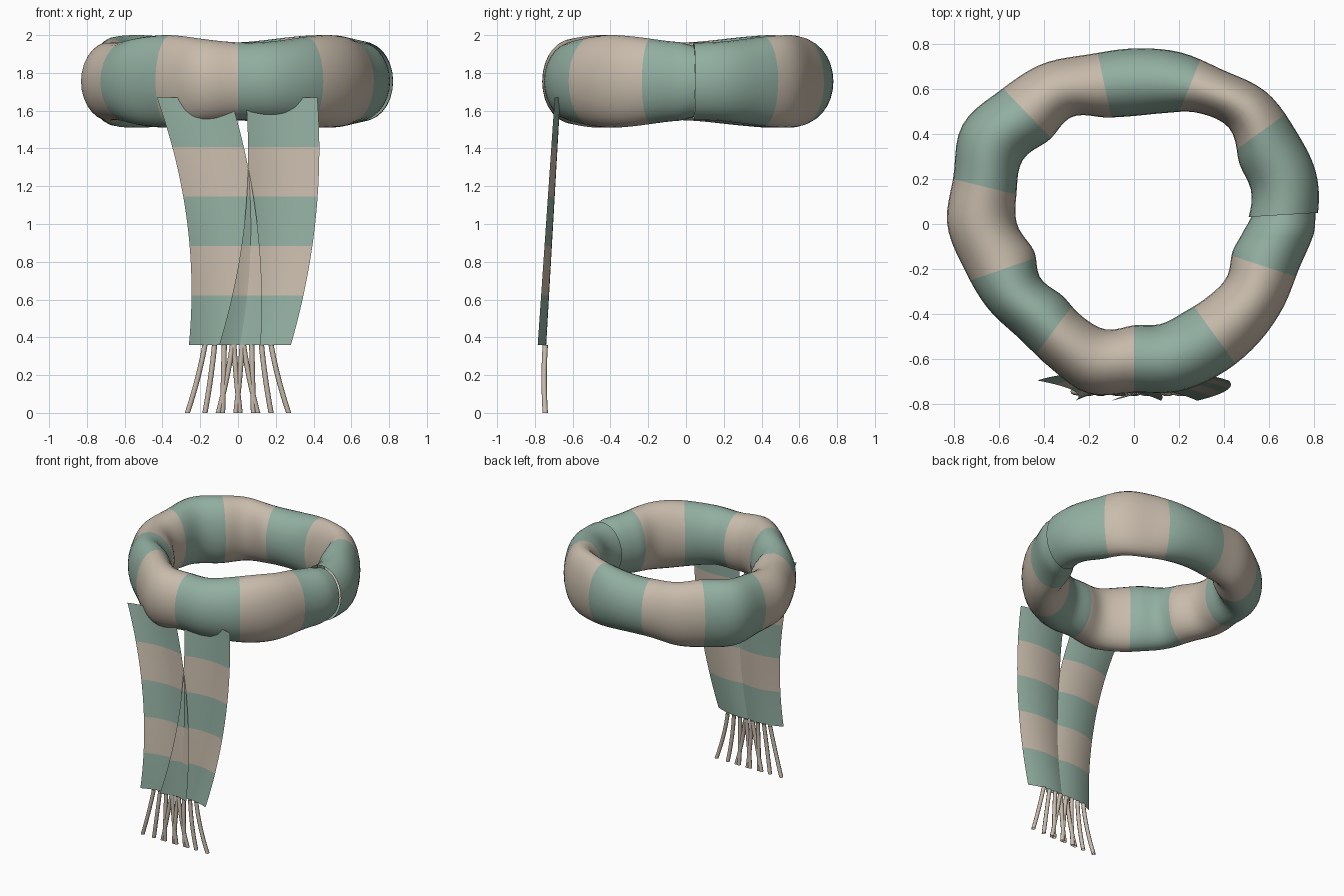
import bpy, math
from mathutils import Vector

cube = bpy.data.objects.get("Cube")
if cube:
    bpy.data.objects.remove(cube)


def material(name, color):
    m = bpy.data.materials.new(name)
    m.diffuse_color = (*color, 1)
    m.use_nodes = True
    bsdf = m.node_tree.nodes["Principled BSDF"]
    bsdf.inputs["Base Color"].default_value = (*color, 1)
    bsdf.inputs["Roughness"].default_value = 0.8
    return m


GREEN = material("sage green wool", (0.29, 0.43, 0.36))
BEIGE = material("beige wool", (0.58, 0.50, 0.41))


def grid_object(name, rows, stripe, closed=False):
    """Skin rows of points; stripe(row) gives the material of each band."""
    n = len(rows[0])
    faces = []
    bands = []
    for i in range(len(rows) - 1):
        for j in range(n if closed else n - 1):
            k = (j + 1) % n
            faces.append((i * n + j, i * n + k, (i + 1) * n + k, (i + 1) * n + j))
            bands.append(stripe(i))
    mesh = bpy.data.meshes.new(name)
    mesh.from_pydata([p for row in rows for p in row], [], faces)
    mesh.materials.append(GREEN)
    mesh.materials.append(BEIGE)
    for poly, band in zip(mesh.polygons, bands):
        poly.material_index = band
        poly.use_smooth = True
    obj = bpy.data.objects.new(name, mesh)
    bpy.context.collection.objects.link(obj)
    return obj


def periodic(table, degrees):
    """Smooth periodic interpolation of evenly spaced values."""
    n = len(table)
    f = degrees / 360 * n
    i = math.floor(f)
    t = f - i
    a, b, c, d = (table[(i + k) % n] for k in (-1, 0, 1, 2))
    return b + 0.5 * t * (c - a + t * (2 * a - 5 * b + 4 * c - d + t * (3 * (b - c) + d - a)))


def bezier(a, b, c, t):
    return (1 - t) ** 2 * a + 2 * t * (1 - t) * b + t * t * c


# Neck loop: lumpy oval tube, open at the seam on the left side
OUTER = [.81, .84, .83, .83, .79, .79, .78, .78, .82, .84, .88, .83,
         .83, .78, .75, .72, .74, .78, .75, .77, .77, .765, .76, .76]
INNER = [.50, .54, .54, .60, .57, .51, .48, .49, .55, .53, .57, .54,
         .52, .46, .48, .45, .47, .485, .45, .46, .45, .46, .475, .455]
BOUNDS = [3.5, 36, 68, 102, 134, 166, 199, 233, 270, 306, 342, 363.5]
STEPS, SIDES = 10, 28

angles = [a + (b - a) * k / STEPS for a, b in zip(BOUNDS, BOUNDS[1:]) for k in range(STEPS)]
angles.append(BOUNDS[-1])
loop_rows = []
for deg in angles:
    outer, inner = periodic(OUTER, deg), periodic(INNER, deg)
    mid, half = (outer + inner) / 2, (outer - inner) / 2
    height = 0.225 + 0.02 * math.cos(math.radians(4 * (deg - 50)))
    pinch = 1 - 0.08 * max(0, 1 - (BOUNDS[-1] - deg) / 6)
    a = math.radians(deg)
    row = []
    for j in range(SIDES):
        s = 2 * math.pi * j / SIDES
        r = mid + half * pinch * math.cos(s)
        row.append((r * math.cos(a), r * math.sin(a), 1.755 + height * pinch * math.sin(s)))
    loop_rows.append(row)
# wind the faces so that they look outward
grid_object("neck_loop", [row[::-1] for row in loop_rows], lambda i: (i // STEPS) % 2, True)


# Hanging ends: curved ribbons whose edges bend forward
TOP, BOTTOM, BANDS, ACROSS = 1.67, 0.36, 5, 14


def hanging_end(name, left, right):
    rows = []
    count = BANDS * 6
    for i in range(count + 1):
        t = i / count
        x0, x1 = bezier(*left, t), bezier(*right, t)
        row = []
        for j in range(ACROSS + 1):
            u = j / ACROSS
            bow = (0.03 + 0.015 * t) * (1 - (2 * u - 1) ** 2)
            row.append((x0 + (x1 - x0) * u, -0.695 - 0.09 * t + bow, TOP + (BOTTOM - TOP) * t))
        rows.append(row[::-1])
    grid_object(name, rows, lambda i: (i // 6) % 2)


hanging_end("right_hanging_end", (-.43, -.195, -.26), (-.04, .16, .12))
hanging_end("left_hanging_end", (.04, .10, -.10), (.42, .47, .28))


# Fringe: two crossing fans of thin bowed strands
def strand(name, x_top, x_end):
    rows = []
    for i in range(9):
        t = i / 8
        c = Vector((bezier(x_top, x_top + 0.35 * (x_end - x_top), x_end, t),
                    bezier(-.745, -.757, -.745, t), 0.36 * (1 - t)))
        rows.append([c + Vector((0.014 * math.cos(s), 0.014 * math.sin(s), 0))
                     for s in (2 * math.pi * k / 8 for k in range(8))][::-1])
    grid_object(name, rows, lambda i: 1, True)


for side, label in ((-1, "right"), (1, "left")):
    for k in range(5):
        strand(f"{label}_fringe_{k + 1}", side * (.175 - .051 * k), side * (.268 - .093 * k))
